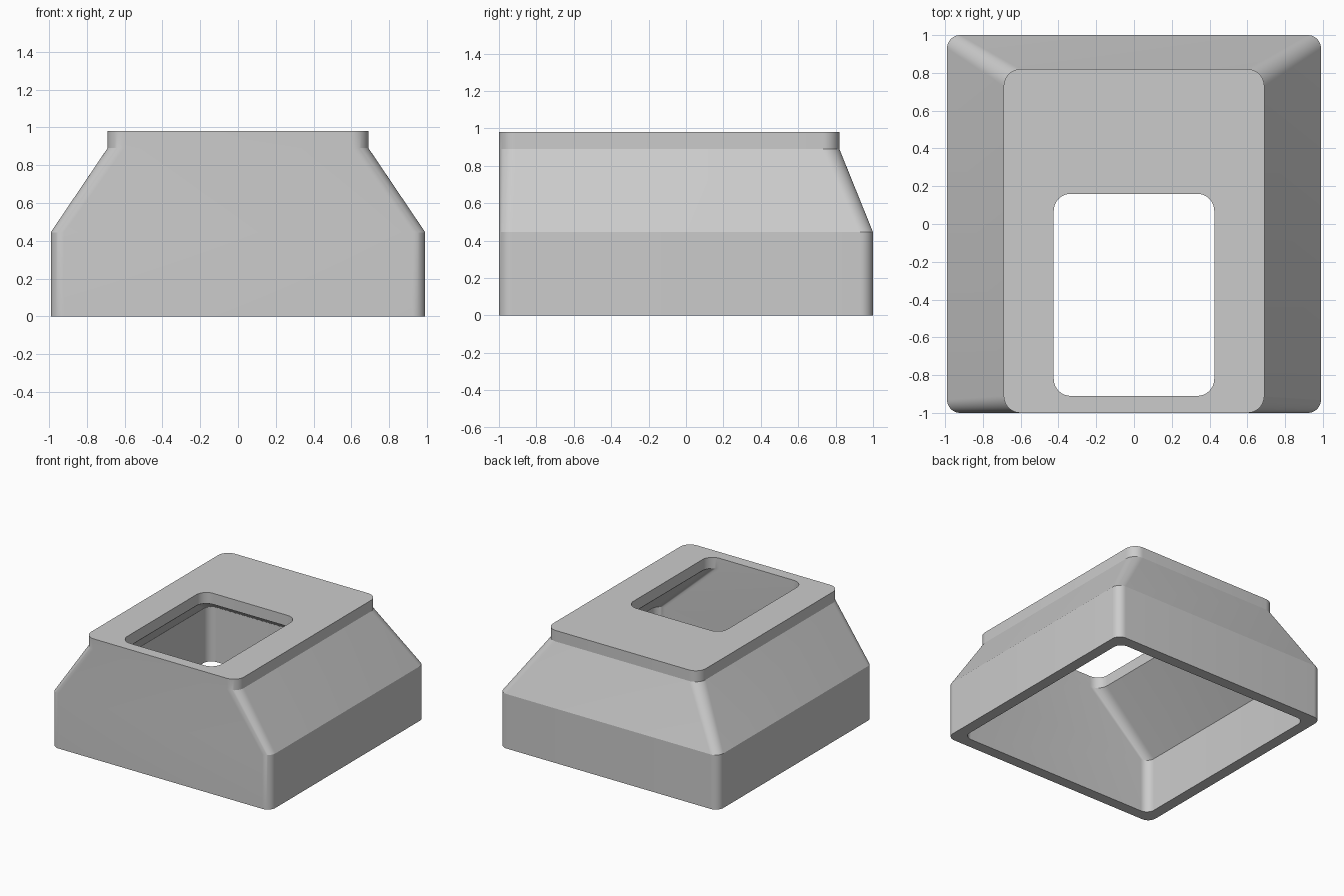
import bpy, bmesh
from math import cos, sin, radians

if "Cube" in bpy.data.objects:
    bpy.data.objects.remove(bpy.data.objects["Cube"], do_unlink=True)

SEGMENTS = 10  # per rounded corner


def rounded_ring(bm, half_width, front, back, radius, z):
    """Closed loop of vertices around a rounded rectangle."""
    hx = half_width - radius
    centres = [(hx, back - radius), (-hx, back - radius),
               (-hx, front + radius), (hx, front + radius)]
    ring = []
    for corner, (cx, cy) in enumerate(centres):
        for i in range(SEGMENTS + 1):
            a = radians(90 * (corner + i / SEGMENTS))
            ring.append(bm.verts.new((cx + radius * cos(a), cy + radius * sin(a), z)))
    return ring


# Plain grey plastic
grey = bpy.data.materials.new("plain_grey")
grey.use_nodes = True
colour = (0.6, 0.6, 0.6, 1)
grey.diffuse_color = colour
grey.node_tree.nodes["Principled BSDF"].inputs["Base Color"].default_value = colour

# Hollow hood: up the outside, over the rim, down the funnel inside
base = (0.99, -1.0, 1.0, 0.07)
cap = (0.69, -1.0, 0.82, 0.09)
opening = (0.425, -0.91, 0.16, 0.09)
cavity = (0.90, -0.91, 0.91, 0.07)
sections = [(base, 0), (base, 0.445), (cap, 0.89), (cap, 0.98),
            (opening, 0.98), (opening, 0.89), (cavity, 0.445), (cavity, 0)]

bm = bmesh.new()
rings = [rounded_ring(bm, *shape, z) for shape, z in sections]
for low, high in zip(rings, rings[1:] + rings[:1]):
    for i in range(len(low)):
        j = (i + 1) % len(low)
        bm.faces.new((low[i], low[j], high[j], high[i]))
bmesh.ops.recalc_face_normals(bm, faces=bm.faces)

mesh = bpy.data.meshes.new("hollow_hood")
bm.to_mesh(mesh)
bm.free()
mesh.materials.append(grey)
hood = bpy.data.objects.new("hollow_hood", mesh)
bpy.context.collection.objects.link(hood)

# Smooth corners, crisp edges
bpy.ops.object.select_all(action="DESELECT")
hood.select_set(True)
bpy.context.view_layer.objects.active = hood
bpy.ops.object.shade_smooth_by_angle(angle=radians(20))
